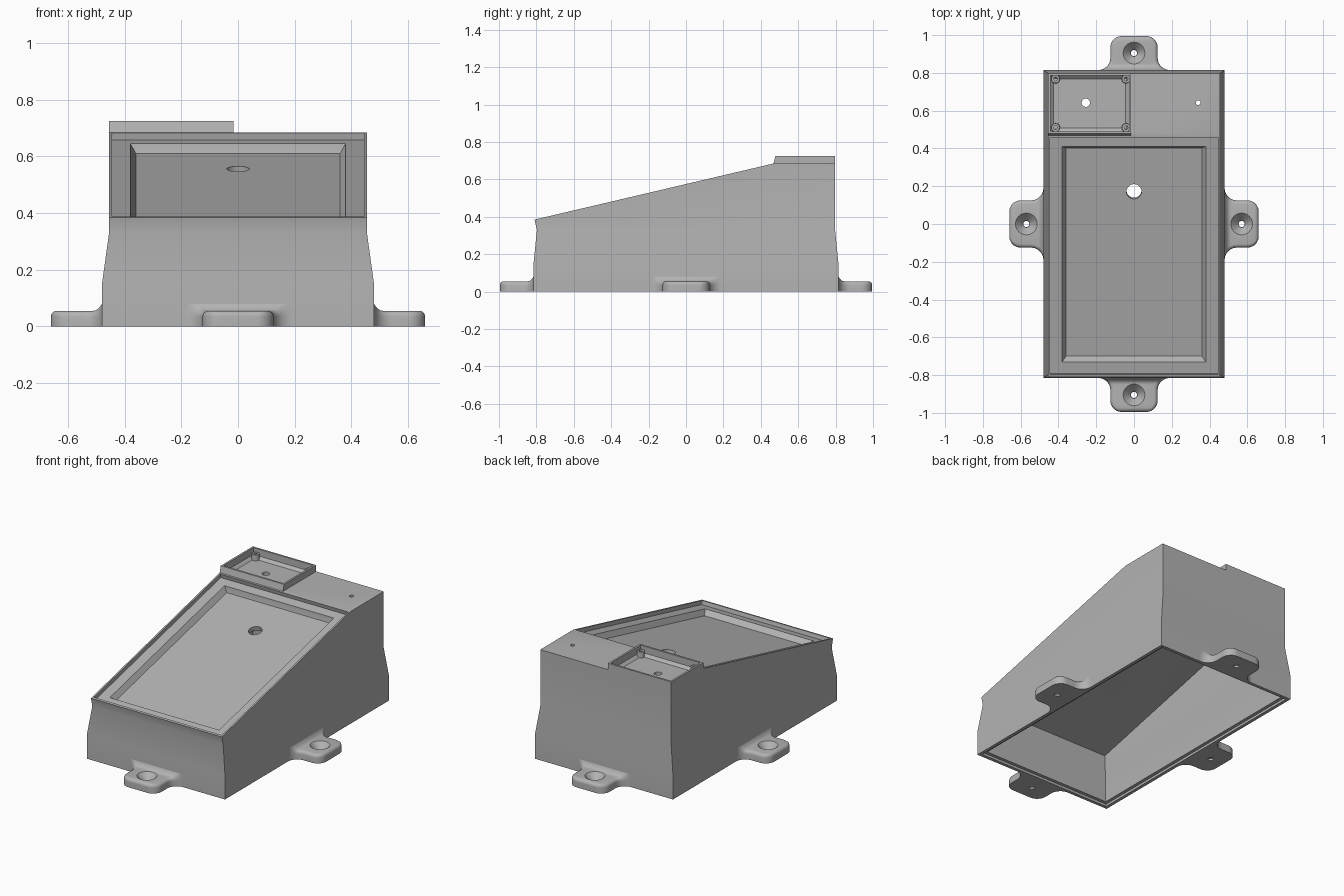
import bpy, bmesh, math
from mathutils import Matrix, Vector

if "Cube" in bpy.data.objects:
    bpy.data.objects.remove(bpy.data.objects["Cube"], do_unlink=True)

grey = bpy.data.materials.new("plain grey")
grey.use_nodes = True
grey.diffuse_color = (0.45, 0.45, 0.45, 1)
grey.node_tree.nodes["Principled BSDF"].inputs["Base Color"].default_value = (0.45, 0.45, 0.45, 1)


def make(name, bm):
    bmesh.ops.recalc_face_normals(bm, faces=bm.faces)
    mesh = bpy.data.meshes.new(name)
    bm.to_mesh(mesh)
    bm.free()
    mesh.materials.append(grey)
    obj = bpy.data.objects.new(name, mesh)
    bpy.context.collection.objects.link(obj)
    return obj


def loft(name, rings, matrix=Matrix()):
    """Skin a list of equal rings and cap both ends."""
    bm = bmesh.new()
    loops = [[bm.verts.new(matrix @ Vector(p)) for p in ring] for ring in rings]
    n = len(loops[0])
    for a, b in zip(loops, loops[1:]):
        for i in range(n):
            j = (i + 1) % n
            bm.faces.new((a[i], a[j], b[j], b[i]))
    bm.faces.new(loops[0])
    bm.faces.new(loops[-1])
    return make(name, bm)


def rect(x0, x1, y0, y1, z):
    return [(x0, y0, z), (x1, y0, z), (x1, y1, z), (x0, y1, z)]


def cone(name, x, y, z0, z1, r0, r1, sides=32, tilt=Matrix()):
    ring = [(math.cos(t), math.sin(t)) for t in (2 * math.pi * i / sides for i in range(sides))]
    return loft(name, [[(x + r * c, y + r * s, z) for c, s in ring]
                       for r, z in ((r0, z0), (r1, z1))], tilt)


def cut(target, *cutters):
    """Subtract the cutters for good and discard them."""
    for c in cutters:
        c.hide_render = True
        mod = target.modifiers.new("cut", "BOOLEAN")
        mod.operation, mod.solver, mod.object = "DIFFERENCE", "EXACT", c
        bpy.context.view_layer.objects.active = target
        bpy.ops.object.modifier_apply(modifier=mod.name)
        bpy.data.objects.remove(c, do_unlink=True)


def wedge(name, hx0, hy0, hx1, hy1, z0, z1, z2, front, ridge):
    """Flared skirt below a sloping-topped box."""
    bm = bmesh.new()
    rings = [[bm.verts.new(p) for p in rect(-hx, hx, -hy, hy, z)]
             for hx, hy, z in ((hx0, hy0, z0), (hx0, hy0, z1), (hx1, hy1, z2))]
    bm.faces.new(rings[0])
    for a, b in zip(rings, rings[1:]):
        for i in range(4):
            j = (i + 1) % 4
            bm.faces.new((a[i], a[j], b[j], b[i]))
    tops = [[bm.verts.new((x, y, z)) for x in (-hx1, hx1)]
            for y, z in (front, ridge, (hy1, ridge[1]))]
    fl, fr, br, bl = rings[2]
    strip = [(fl, fr)] + tops + [(bl, br)]
    for a, b in zip(strip, strip[1:]):
        bm.faces.new((a[0], a[1], b[1], b[0]))
    for side in (0, 1):
        bm.faces.new([pair[side] for pair in strip])
    return make(name, bm)


# Main housing with its hollow underside
FRONT, RIDGE = (-0.81, 0.385), (0.468, 0.685)
housing = wedge("housing", 0.48, 0.815, 0.455, 0.797, 0, 0.15, 0.33, FRONT, RIDGE)
cavity = wedge("cavity_cutter", 0.44, 0.775, 0.425, 0.765, -0.05, 0.15, 0.28,
               (-0.765, 0.306), (0.70, 0.65))
lid_step = loft("lid_step_cutter", [rect(-0.46, 0.46, -0.795, 0.795, z) for z in (-0.05, 0.015)])

# Sloping panel: shallow ledge, deeper pocket and cable hole, in slope coordinates
angle = math.atan2(RIDGE[1] - FRONT[1], RIDGE[0] - FRONT[0])
slope = Matrix.Translation((0, *FRONT)) @ Matrix.Rotation(angle, 4, "X")
ledge = loft("ledge_cutter", [rect(-0.445, 0.445, 0.014, 1.303, z) for z in (-0.025, 0.06)], slope)
pocket = loft("pocket_cutter", [rect(-0.36, 0.36, 0.1, 1.232, -0.058),
                                rect(-0.38, 0.38, 0.076, 1.247, -0.025),
                                rect(-0.38, 0.38, 0.076, 1.247, 0.02)], slope)
cable_hole = cone("cable_hole_cutter", 0, 0.995, -0.2, 0.1, 0.04, 0.04, tilt=slope)
cut(housing, cavity, lid_step, ledge, pocket, cable_hole)


# Raised tray on the back corner
def tray_space():
    return loft("tray_cutter", [rect(-0.425, -0.045, 0.508, 0.767, 0.666),
                                rect(-0.443, -0.027, 0.49, 0.785, 0.682),
                                rect(-0.443, -0.027, 0.49, 0.785, 0.8)])


tray = loft("tray_rim", [rect(-0.455, -0.015, 0.468, 0.797, 0.685),
                         rect(-0.455, -0.015, 0.478, 0.797, 0.725)])
cut(tray, tray_space())
cut(housing, tray_space(),
    cone("tray_hole_cutter", -0.255, 0.642, 0.5, 0.8, 0.022, 0.022),
    cone("indicator_hole_cutter", 0.34, 0.642, 0.5, 0.8, 0.012, 0.012))

# Screw posts in the tray corners
parts = [housing, tray]
for x in (-0.415, -0.042):
    for y in (0.51, 0.768):
        post = cone("tray_post", x, y, 0.66, 0.702, 0.024, 0.022, 24)
        cut(post, cone("post_hole_cutter", x, y, 0.67, 0.75, 0.01, 0.01, 16))
        parts.append(post)

# Mounting tabs: sections stepping away from the wall, rounded at the tip
R, REACH, H = 0.06, 0.18, 0.055


def tab_section(d):
    w, h = 0.125, H
    if d < 0.065:
        w += 0.065 - math.sqrt(0.065 ** 2 - (0.065 - max(d, 0)) ** 2)
    if d > REACH - R:
        w -= R - math.sqrt(max(R ** 2 - (d - REACH + R) ** 2, 0))
    if d < 0.03:
        h += 0.025 * (1 - max(d, 0) / 0.03) ** 2
    e = d - (REACH - 0.02)
    if e > 0:
        h -= 0.02 - math.sqrt(max(0.02 ** 2 - e ** 2, 0))
    half = [(w, 0)]
    for i in range(5):
        t = i * math.pi / 8
        half.append((w - 0.02 * (1 - math.cos(t)), min(h, H - 0.02 + (h - H + 0.02) * math.sin(t))))
    return [(x, -d, z) for x, z in half] + [(-x, -d, z) for x, z in reversed(half)]


steps = [-0.01] + [0.065 * (i / 10) ** 2 for i in range(11)] + [
    REACH - R + R * math.sin(i * math.pi / 24) for i in range(13)]
for side, turn, dist in (("front", 0, 0.815), ("left", 90, 0.48),
                         ("back", 180, 0.815), ("right", 270, 0.48)):
    place = Matrix.Rotation(math.radians(turn), 4, "Z") @ Matrix.Translation((0, -dist, 0))
    tab = loft(side + "_mounting_tab", [tab_section(d) for d in steps], place)
    cut(tab, cone("countersink_cutter", 0, -0.09, 0.012, 0.0555, 0.018, 0.058, tilt=place),
        cone("screw_hole_cutter", 0, -0.09, -0.05, 0.1, 0.016, 0.016, tilt=place))
    parts.append(tab)

# Soft shading with crisp edges
for obj in parts:
    bpy.ops.object.select_all(action="DESELECT")
    obj.select_set(True)
    bpy.context.view_layer.objects.active = obj
    bpy.ops.object.shade_smooth_by_angle(angle=math.radians(25))
